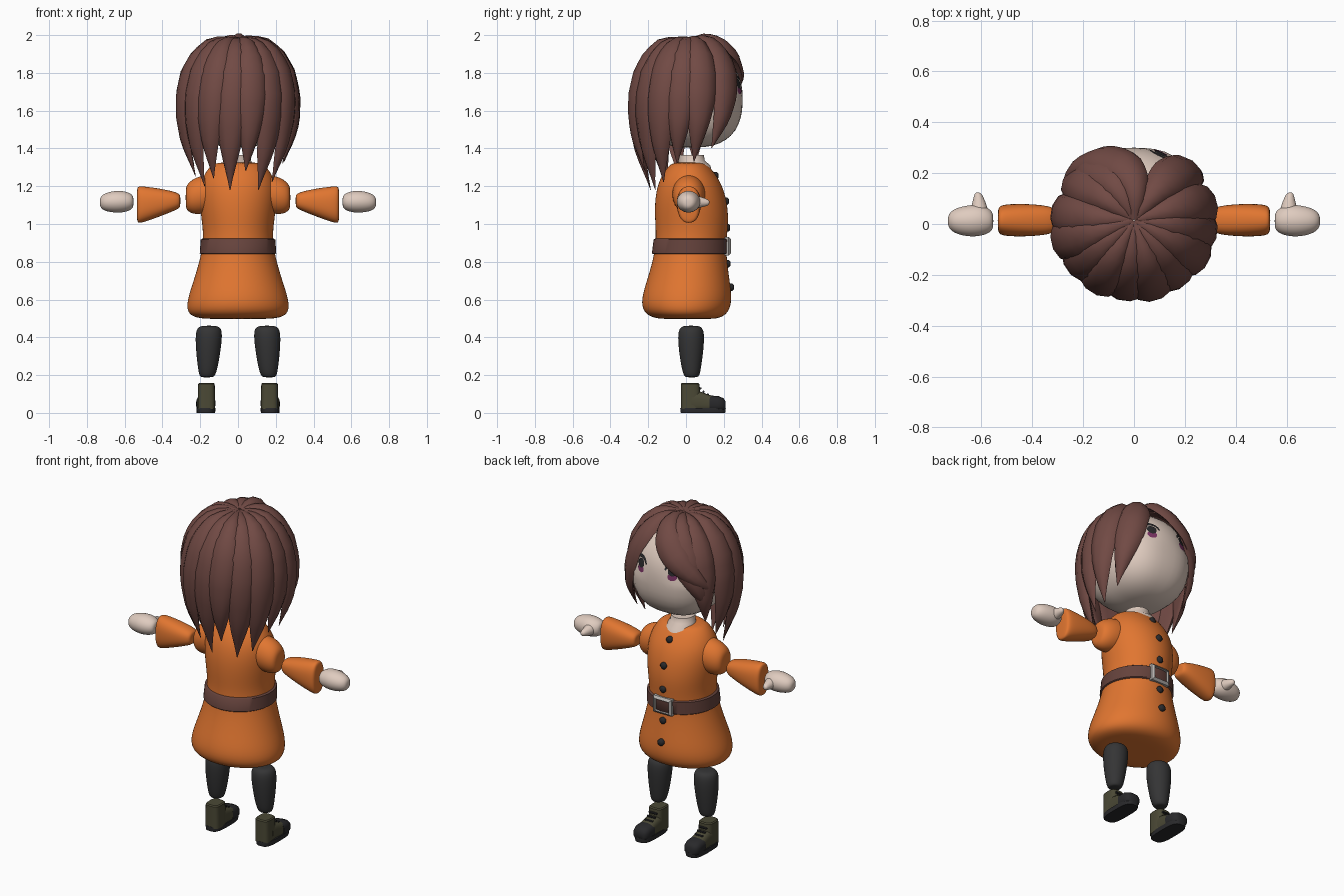
import bpy, bmesh, math
from mathutils import Vector


def mat(name, rgb):
    m = bpy.data.materials.new(name)
    m.diffuse_color = (*rgb, 1)
    return m


SKIN = mat("skin", (0.74, 0.60, 0.52))
HAIR = mat("hair_brown", (0.165, 0.068, 0.058))
ORANGE = mat("coat_orange", (0.75, 0.18, 0.03))
BELT = mat("belt_brown", (0.13, 0.055, 0.045))
CHARCOAL = mat("legging_charcoal", (0.035, 0.035, 0.036))
OLIVE = mat("boot_olive", (0.07, 0.066, 0.036))
BLACK = mat("black", (0.022, 0.022, 0.024))
PURPLE = mat("iris_purple", (0.20, 0.035, 0.13))
SILVER = mat("buckle_silver", (0.45, 0.43, 0.41))


def make(name, verts, faces, material, mirror=False, subsurf=0, angle=None):
    me = bpy.data.meshes.new(name)
    me.from_pydata([tuple(v) for v in verts], [], faces)
    bm = bmesh.new()
    bm.from_mesh(me)
    bmesh.ops.recalc_face_normals(bm, faces=bm.faces)
    bm.to_mesh(me)
    bm.free()
    me.materials.append(material)
    ob = bpy.data.objects.new(name, me)
    bpy.context.collection.objects.link(ob)
    for p in me.polygons:
        p.use_smooth = True
    if angle:
        bpy.ops.object.select_all(action='DESELECT')
        ob.select_set(True)
        bpy.context.view_layer.objects.active = ob
        bpy.ops.object.shade_smooth_by_angle(angle=math.radians(angle))
    if mirror:
        ob.modifiers.new("mirror", 'MIRROR')
    if subsurf:
        ob.modifiers.new("smooth", 'SUBSURF').levels = subsurf
        ob.modifiers["smooth"].render_levels = subsurf
    return ob


def tube_faces(rows, n):
    f = [(i * n + j, i * n + (j + 1) % n, (i + 1) * n + (j + 1) % n, (i + 1) * n + j)
         for i in range(rows - 1) for j in range(n)]
    return f + [tuple(range(n)), tuple(range((rows - 1) * n, rows * n))]


def loft(name, axis, sections, material, n=16, power=2, **kw):
    """Sections are (position, centre a, centre b, radius a, radius b) along an axis."""
    verts = []
    for pos, ca, cb, ra, rb in sections:
        for j in range(n):
            t = 2 * math.pi * (j + 0.5) / n
            c, s = math.cos(t), math.sin(t)
            a = ca + ra * math.copysign(abs(c) ** (2 / power), c)
            b = cb + rb * math.copysign(abs(s) ** (2 / power), s)
            verts.append({'x': (pos, a, b), 'y': (a, pos, b), 'z': (a, b, pos)}[axis])
    return make(name, verts, tube_faces(len(sections), n), material, **kw)


# Head: rounded block, flatter at the chin
HC, HR = Vector((0, 0.03, 1.67)), Vector((0.255, 0.27, 0.265))


def head_power(z):
    return 2.2 if z > 0 else 2.6


bm = bmesh.new()
bmesh.ops.create_uvsphere(bm, u_segments=40, v_segments=24, radius=1)
for v in bm.verts:
    k = head_power(v.co.z)
    d = sum(abs(c) ** k for c in v.co) ** (-1 / k)
    v.co = Vector([HC[i] + HR[i] * v.co[i] * d for i in range(3)])
hv, hf = [v.co.copy() for v in bm.verts], [[v.index for v in f.verts] for f in bm.faces]
bm.free()
make("head", hv, hf, SKIN)


def on_face(x, z, lift):
    w = (z - HC.z) / HR.z
    k = head_power(w)
    r = 1 - abs(x / HR.x) ** k - abs(w) ** k
    return (x, HC.y + HR.y * r ** (1 / k) + lift, z)


# Eyes: thin plates that follow the face
def oval(name, x, z, rx, rz, material, lift):
    n = 16
    pts = [on_face(x, z, lift)]
    pts += [on_face(x + rx * math.cos(2 * math.pi * i / n), z + rz * math.sin(2 * math.pi * i / n), lift)
            for i in range(n)]
    make(name, pts, [(0, i + 1, (i + 1) % n + 1) for i in range(n)], material, mirror=True)


oval("pupil", 0.105, 1.742, 0.026, 0.026, BLACK, 0.005)
oval("iris", 0.105, 1.71, 0.026, 0.022, PURPLE, 0.004)
lash = []
for i in range(9):
    t = math.radians(15 + 150 * i / 8)
    for r, h in ((0.042, 0.036), (0.052, 0.054)):
        lash.append(on_face(0.108 + r * math.cos(t), 1.735 + h * math.sin(t), 0.006))
make("eyelash", lash, [(2 * i, 2 * i + 1, 2 * i + 3, 2 * i + 2) for i in range(8)], BLACK, mirror=True)

# Hair: pointed locks swept from the crown over one shared profile
PROFILE = [(0.005, 1.965), (0.07, 1.975), (0.15, 1.95), (0.22, 1.89), (0.272, 1.80), (0.298, 1.68),
           (0.295, 1.56), (0.272, 1.44), (0.24, 1.32), (0.20, 1.17)]


def profile_at(z_tip, t):
    pts = [p for p in PROFILE if p[1] > z_tip + 0.005]
    a, b = pts[-1], PROFILE[len(pts)]
    k = (a[1] - z_tip) / (a[1] - b[1])
    pts.append((a[0] + (b[0] - a[0]) * k, z_tip))
    seg = [math.dist(p, q) for p, q in zip(pts, pts[1:])]
    d = t * sum(seg)
    for p, q, s in zip(pts, pts[1:], seg):
        if d <= s + 1e-9:
            return [p[i] + (q[i] - p[i]) * d / s for i in (0, 1)]
        d -= s
    return pts[-1]


def lock(name, a0, a1, z_tip, width=0.165, lift=0.0, rows=18, n=10):
    path = []
    for i in range(rows):
        t = i / (rows - 1)
        r, z = profile_at(z_tip, t)
        az = math.radians(a0 + (a1 - a0) * t ** 1.6)
        r += lift * min(1, t * 4)
        sy = 0.97 if math.sin(az) > 0 else 0.94
        path.append(Vector((r * math.cos(az), r * math.sin(az) * sy + 0.015 * (1 - t), z + lift * 0.4)))
    verts = []
    for i, p in enumerate(path):
        t = i / (rows - 1)
        tan = (path[min(i + 1, rows - 1)] - path[max(i - 1, 0)]).normalized()
        out = Vector((p.x, p.y, max(0, (p.z - 1.62) * 0.8))).normalized()
        side = out.cross(tan).normalized()
        nor = tan.cross(side)
        r = max(0.03, math.hypot(p.x, p.y))
        taper = 1 if t < 0.55 else max(0.03, 1 - ((t - 0.55) / 0.45) ** 1.5)
        w = min(width, 0.02 + r * width / 0.27) * taper / 2
        for j in range(n):
            a = 2 * math.pi * j / n
            s = w * math.cos(a)
            h = math.sin(a) * (0.034 if math.sin(a) > 0 else 0.012) * min(1, w / 0.05)
            verts.append(p + side * s + nor * (h - s * s / (2 * max(r, 0.1))))
    make(name, verts, tube_faces(rows, n), HAIR, angle=60)


BACK = [(-12, 1.32), (10, 1.33), (168, 1.31), (190, 1.25), (212, 1.20), (235, 1.24), (258, 1.18),
        (280, 1.28), (302, 1.18), (325, 1.22)]
for i, (az, tip) in enumerate(BACK):
    lock(f"hair_lock_{i + 1}", az + 8, az, tip, lift=0.006 * (i % 2))
lock("side_lock_right", 56, 31, 1.40, lift=0.01)
lock("side_lock_left", 140, 148, 1.42)
lock("under_fringe", 112, 150, 1.50, 0.17, 0.008)
lock("swept_fringe", 84, 154, 1.60, 0.17, 0.022)

# Neck stub
loft("neck", 'z', [(1.22, 0, 0.06, 0.09, 0.09), (1.31, 0, 0.045, 0.085, 0.085), (1.335, 0, 0.03, 0.07, 0.07),
                   (1.365, 0, 0.025, 0.065, 0.07)], SKIN, n=24, angle=40)

# Coat body, shoulder stubs and floating sleeves
loft("coat", 'z', [(0.497, 0, 0.01, 0.12, 0.11), (0.50, 0, 0.005, 0.225, 0.175), (0.53, 0, 0, 0.275, 0.23),
                   (0.60, 0, 0.003, 0.273, 0.245), (0.70, 0, 0.012, 0.238, 0.222),
                   (0.80, 0, 0.02, 0.208, 0.20), (0.88, 0, 0.025, 0.19, 0.19), (0.96, 0, 0.03, 0.187, 0.192),
                   (1.04, 0, 0.03, 0.198, 0.198), (1.13, 0, 0.025, 0.208, 0.192),
                   (1.21, 0, 0.02, 0.203, 0.172), (1.27, 0, 0.015, 0.178, 0.138),
                   (1.31, 0, 0.015, 0.145, 0.105), (1.328, 0, 0.015, 0.11, 0.08)],
     ORANGE, n=20, subsurf=2)
loft("shoulder_stub", 'x', [(0.10, 0.015, 1.17, 0.09, 0.10), (0.19, 0.015, 1.155, 0.09, 0.105),
                            (0.24, 0.012, 1.145, 0.08, 0.095), (0.272, 0.01, 1.14, 0.06, 0.07),
                            (0.277, 0.01, 1.14, 0.03, 0.04)], ORANGE, mirror=True, subsurf=2)
loft("sleeve", 'x', [(0.305, 0.015, 1.122, 0.03, 0.025), (0.31, 0.015, 1.122, 0.048, 0.04),
                     (0.35, 0.015, 1.12, 0.06, 0.056), (0.43, 0.015, 1.112, 0.066, 0.08),
                     (0.51, 0.015, 1.103, 0.064, 0.099), (0.53, 0.015, 1.102, 0.055, 0.099),
                     (0.536, 0.015, 1.102, 0.04, 0.08)], ORANGE, power=2.4, mirror=True, subsurf=2)

# Belt with open square buckle
loft("belt", 'z', [(0.84, 0, 0.022, 0.196, 0.197), (0.845, 0, 0.022, 0.203, 0.203),
                   (0.917, 0, 0.027, 0.198, 0.199), (0.922, 0, 0.027, 0.19, 0.192)], BELT, n=48, angle=50)
BUCKLE = [(w, h, y) for y in (0.215, 0.238) for w, h in ((0.062, 0.05), (0.048, 0.036))]
bv = [(sx * w, y - 0.012 * (w > 0.05), 0.882 + sz * h) for w, h, y in BUCKLE
      for sx, sz in ((-1, -1), (1, -1), (1, 1), (-1, 1))]
bf = [(a + j, a + (j + 1) % 4, b + (j + 1) % 4, b + j)
      for a, b in ((0, 4), (4, 12), (12, 8), (8, 0)) for j in range(4)]
make("buckle", bv, bf, SILVER, angle=30)

# Buttons down the coat front
for i, (y, z) in enumerate(((0.158, 1.255), (0.214, 1.12), (0.221, 0.98), (0.222, 0.79), (0.241, 0.665))):
    loft(f"button_{i + 1}", 'y', [(y - 0.02, 0, z, 0.02, 0.02), (y + 0.005, 0, z, 0.02, 0.02),
                                  (y + 0.013, 0, z, 0.012, 0.012)], BLACK, n=16, angle=50)

# Hands with thumbs pointing forward
loft("hand", 'x', [(0.553, 0.012, 1.118, 0.025, 0.025), (0.562, 0.012, 1.118, 0.045, 0.042),
                   (0.60, 0.015, 1.118, 0.064, 0.058), (0.65, 0.012, 1.118, 0.064, 0.06),
                   (0.70, 0.012, 1.116, 0.052, 0.05), (0.725, 0.012, 1.115, 0.034, 0.034),
                   (0.732, 0.012, 1.115, 0.015, 0.015)], SKIN, mirror=True, subsurf=2)
loft("thumb", 'y', [(0.03, 0.61, 1.118, 0.045, 0.042), (0.075, 0.608, 1.116, 0.03, 0.03),
                    (0.11, 0.612, 1.114, 0.019, 0.02), (0.125, 0.614, 1.114, 0.01, 0.01)],
     SKIN, n=12, mirror=True, subsurf=2)

# Legs
loft("leg", 'z', [(0.188, 0.165, 0.03, 0.025, 0.025), (0.193, 0.163, 0.03, 0.042, 0.042),
                  (0.24, 0.16, 0.028, 0.054, 0.053), (0.34, 0.157, 0.027, 0.068, 0.068),
                  (0.42, 0.154, 0.027, 0.073, 0.072), (0.453, 0.153, 0.027, 0.062, 0.06),
                  (0.462, 0.153, 0.027, 0.035, 0.035)], CHARCOAL, mirror=True, subsurf=2)

# Boots: shaft, instep, dark toe cap, sole and laces
loft("boot_shaft", 'z', [(0.02, 0.167, 0.025, 0.046, 0.053), (0.09, 0.167, 0.024, 0.045, 0.052),
                         (0.152, 0.167, 0.022, 0.044, 0.05), (0.158, 0.167, 0.022, 0.038, 0.044)],
     OLIVE, n=24, power=3.5, mirror=True, angle=40)
loft("boot_instep", 'y', [(0.03, 0.168, 0.06, 0.045, 0.06), (0.075, 0.168, 0.058, 0.046, 0.055),
                          (0.14, 0.17, 0.05, 0.049, 0.04)], OLIVE, n=20, power=3, mirror=True, angle=40)
loft("toe_cap", 'y', [(0.125, 0.17, 0.05, 0.051, 0.042), (0.17, 0.171, 0.048, 0.051, 0.042),
                      (0.198, 0.171, 0.044, 0.044, 0.034), (0.209, 0.171, 0.04, 0.028, 0.022)],
     BLACK, n=20, power=2.8, mirror=True, angle=50)
loft("boot_sole", 'z', [(0.0, 0.17, 0.09, 0.049, 0.118), (0.022, 0.17, 0.09, 0.051, 0.121),
                        (0.027, 0.17, 0.09, 0.05, 0.12)], BLACK, n=32, power=3.2, mirror=True, angle=40)
for i, (y, z) in enumerate(((0.077, 0.13), (0.092, 0.112), (0.115, 0.098))):
    loft(f"lace_{i + 1}", 'x', [(0.142, y, z, 0.006, 0.006), (0.194, y, z, 0.006, 0.006)],
         BLACK, n=8, mirror=True, angle=40)
